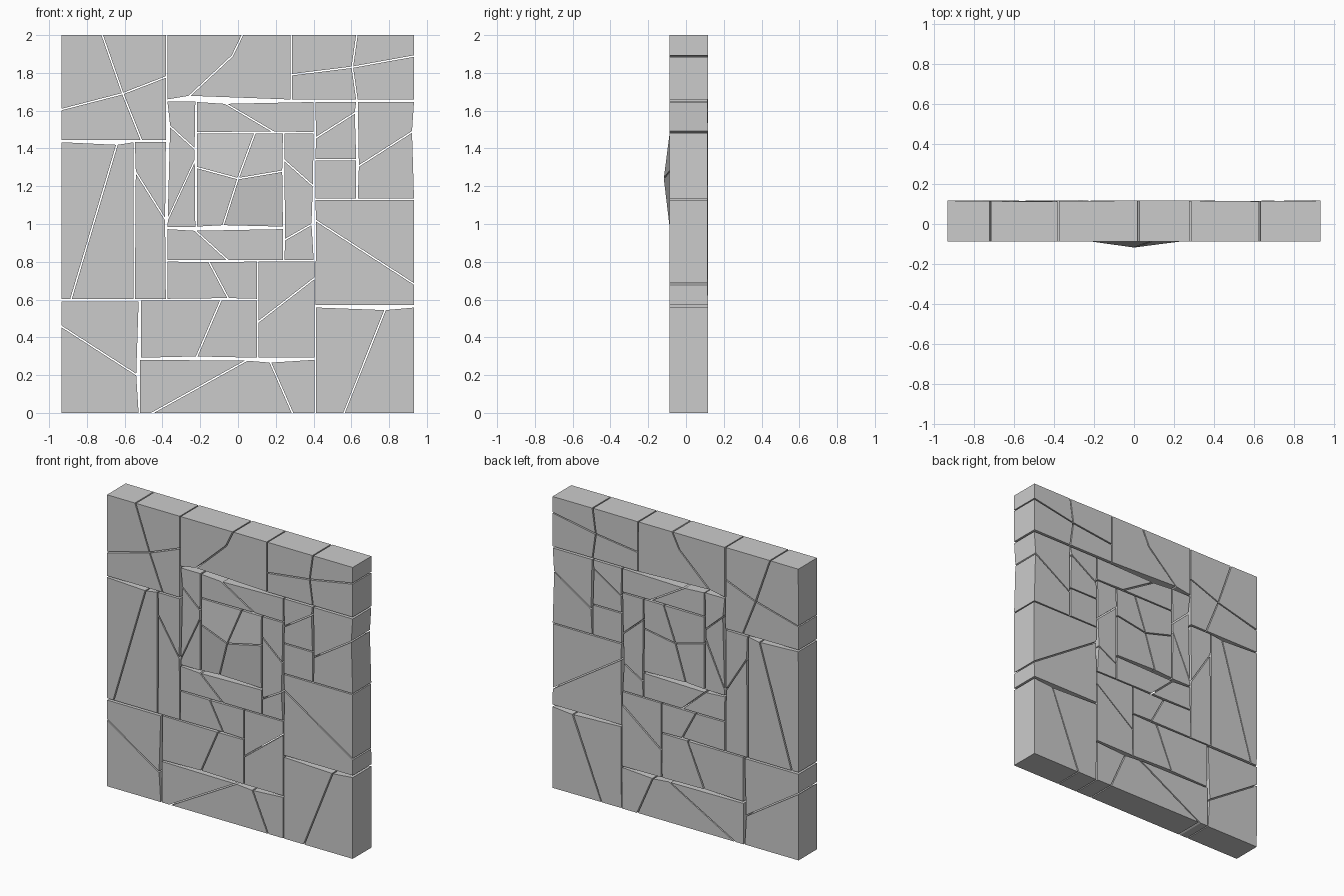
import bpy, bmesh, random
from mathutils import Vector
from mathutils.geometry import intersect_point_line, intersect_line_line_2d

if "Cube" in bpy.data.objects:
    bpy.data.objects.remove(bpy.data.objects["Cube"])

random.seed(4)
FRONT, BACK, PEAK = -0.087, 0.114, -0.117
GAP = 0.004                                  # half the crack width
L, R, B, T = -0.938, 0.936, -GAP, 2 + GAP    # outer edges before the inset
CENTRE = Vector((0.0, 1.24))


def inside(p, poly):
    hit = False
    for a, b in zip(poly, poly[1:] + poly[:1]):
        if (a.y > p.y) != (b.y > p.y) and p.x < (b.x - a.x) * (p.y - a.y) / (b.y - a.y) + a.x:
            hit = not hit
    return hit


def insert(poly, p):
    """Put a crack end into the nearest edge, or reuse a corner it meets."""
    for q in poly:
        if (q - p).length < 0.006:
            return q
    best = None
    for i, a in enumerate(poly):
        b = poly[(i + 1) % len(poly)]
        t = max(0, min(1, (p - a).dot(b - a) / (b - a).length_squared))
        d = (a + (b - a) * t - p).length
        if best is None or d < best[0]:
            best = (d, i)
    poly.insert(best[1] + 1, p)
    return p


def crack(pieces, path):
    """Split the piece that the path crosses into two."""
    path = [Vector(p) for p in path]
    mid = (path[0] + path[1]) / 2
    poly = next(p for p in pieces if inside(mid, p))
    pieces.remove(poly)
    poly = list(poly)
    a, b = insert(poly, path[0]), insert(poly, path[-1])
    i = next(k for k, q in enumerate(poly) if q is a)
    poly = poly[i:] + poly[:i]
    j = next(k for k, q in enumerate(poly) if q is b)
    inner = path[1:-1]
    pieces.append(poly[:j + 1] + inner[::-1])
    pieces.append(poly[j:] + [poly[0]] + inner)


def inset(poly):
    out = []
    for i, p in enumerate(poly):
        e1 = (p - poly[i - 1]).normalized()
        e2 = (poly[(i + 1) % len(poly)] - p).normalized()
        n1, n2 = Vector((-e1.y, e1.x)), Vector((-e2.y, e2.x))
        out.append(p + (n1 + n2) * (GAP / max(0.12, 1 + n1.dot(n2))))
    return out


def block(name, rect, *cracks):
    """A rectangular stone broken along its cracks and extruded through the wall."""
    x0, z0, x1, z1 = rect
    pieces = [[Vector(p) for p in ((x0, z0), (x1, z0), (x1, z1), (x0, z1))]]
    for c in cracks:
        crack(pieces, c)
    bm = bmesh.new()
    for poly in map(inset, pieces):
        front = [bm.verts.new((p.x, PEAK if (p - CENTRE).length < 0.03 else FRONT, p.y)) for p in poly]
        back = [bm.verts.new((p.x, BACK + random.uniform(-0.001, 0.003), p.y)) for p in poly]
        bm.faces.new(front)
        bm.faces.new(back[::-1])
        for i in range(len(poly)):
            j = (i + 1) % len(poly)
            bm.faces.new((front[j], front[i], back[i], back[j]))
    bmesh.ops.recalc_face_normals(bm, faces=bm.faces)
    mesh = bpy.data.meshes.new(name)
    bm.to_mesh(mesh)
    bm.free()
    bpy.context.collection.objects.link(bpy.data.objects.new(name, mesh))


# Top course
block("top_left_stone", (L, 1.44, -0.378, T),
      [(-0.72, T), (-0.61, 1.69), (-0.51, 1.44)],
      [(L, 1.605), (-0.61, 1.69)], [(-0.61, 1.69), (-0.378, 1.78)])
block("top_middle_stone", (-0.378, 1.655, 0.282, T),
      [(0.025, T), (-0.03, 1.89), (-0.26, 1.675)])
block("top_right_stone", (0.282, 1.655, R, T),
      [(0.63, T), (0.605, 1.83), (0.63, 1.655)],
      [(0.282, 1.79), (0.605, 1.83)], [(0.605, 1.83), (R, 1.89)])

# Right side
block("right_upper_inner_stone", (0.405, 1.34, 0.63, 1.65), [(0.41, 1.455), (0.622, 1.59)])
block("right_small_stone", (0.405, 1.13, 0.63, 1.34))
block("right_upper_outer_stone", (0.63, 1.13, R, 1.65), [(0.636, 1.305), (0.925, 1.49)])
block("right_middle_stone", (0.405, 0.568, R, 1.13), [(0.41, 1.02), (R, 0.68)])
block("right_bottom_stone", (0.408, B, R, 0.562), [(0.78, 0.548), (0.56, B)])

# Left side
block("left_outer_stone", (L, 0.6, -0.55, 1.437), [(-0.64, 1.423), (-0.885, 0.6)])
block("left_inner_stone", (-0.55, 0.6, -0.378, 1.437), [(-0.545, 1.28), (-0.382, 1.02)])
block("left_bottom_stone", (L, B, -0.522, 0.595), [(L, 0.46), (-0.535, 0.2)])

# Ring around the centre
block("ring_left_stone", (-0.378, 0.98, -0.222, 1.652),
      [(-0.363, 1.52), (-0.226, 1.395)], [(-0.226, 1.34), (-0.375, 1.02)])
block("ring_top_stone", (-0.222, 1.483, 0.405, 1.65), [(-0.07, 1.64), (0.19, 1.486)])
block("ring_right_stone", (0.242, 0.805, 0.405, 1.483),
      [(0.242, 1.34), (0.4, 1.2)], [(0.245, 0.915), (0.393, 1.0)])
block("ring_bottom_stone", (-0.378, 0.805, 0.242, 0.977), [(-0.23, 0.968), (-0.05, 0.805)])

# Raised centre, peaked where the cracks cross
block("centre_stone", (-0.222, 0.982, 0.242, 1.483),
      [(0.09, 1.483), CENTRE, (-0.08, 0.99)],
      [(-0.222, 1.3), CENTRE], [CENTRE, (0.238, 1.28)])

# Lower courses
block("lower_inner_stone", (-0.378, 0.6, 0.105, 0.805), [(-0.155, 0.802), (-0.05, 0.604)])
block("lower_right_stone", (0.105, 0.288, 0.408, 0.805), [(0.105, 0.48), (0.408, 0.715)])
block("lower_middle_stone", (-0.518, 0.288, 0.105, 0.6), [(-0.09, 0.598), (-0.22, 0.295)])
block("bottom_middle_stone", (-0.522, B, 0.408, 0.285),
      [(0.05, 0.28), (-0.46, B)], [(0.17, 0.27), (0.29, B)])
